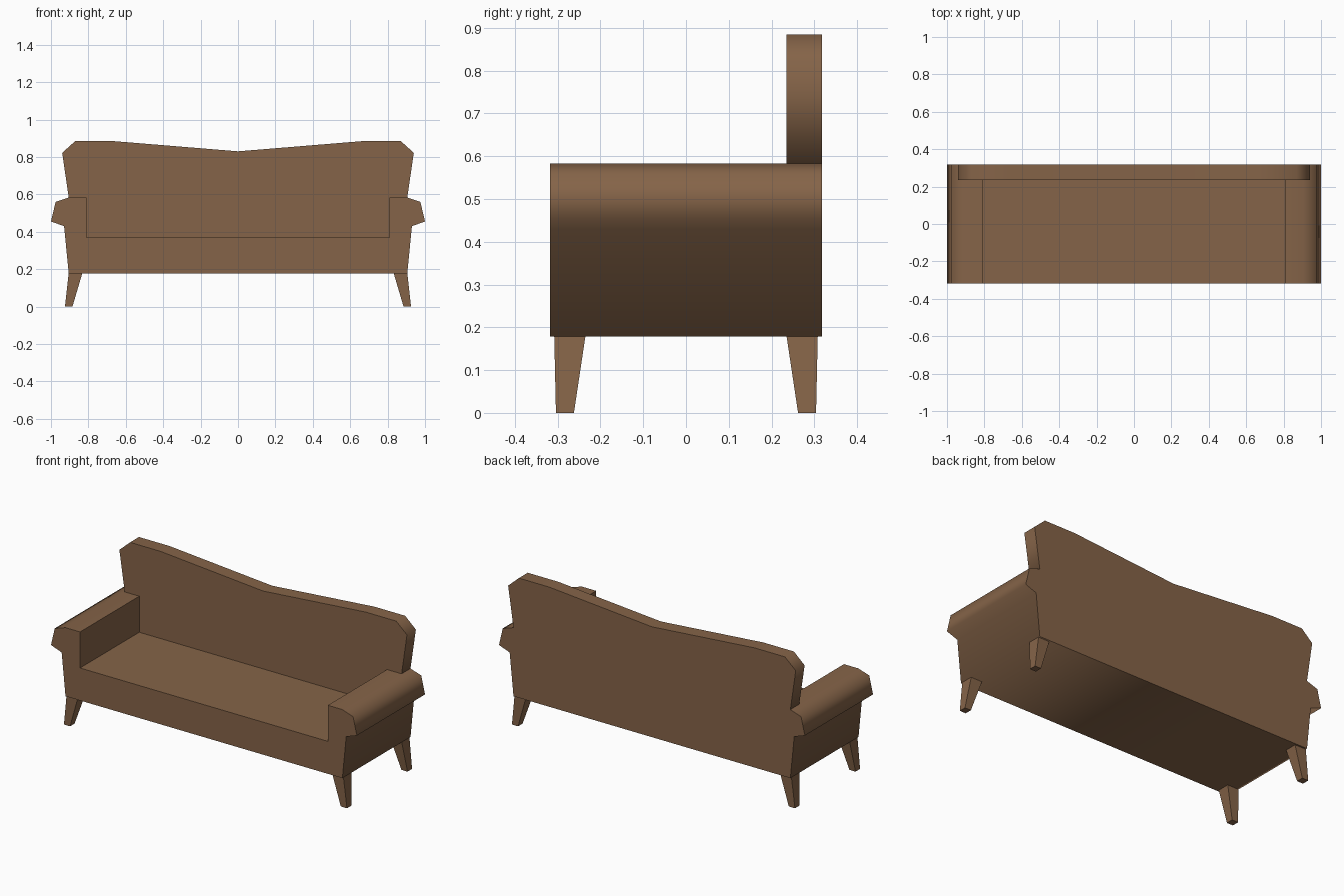
import bpy, bmesh, math

if "Cube" in bpy.data.objects:
    bpy.data.objects.remove(bpy.data.objects["Cube"])

brown = bpy.data.materials.new("brown upholstery")
brown.diffuse_color = (0.235, 0.127, 0.065, 1)
brown.use_nodes = True
brown.node_tree.nodes["Principled BSDF"].inputs["Base Color"].default_value = brown.diffuse_color


def finish(name, bm, angle):
    bmesh.ops.recalc_face_normals(bm, faces=bm.faces)
    me = bpy.data.meshes.new(name)
    bm.to_mesh(me)
    bm.free()
    me.materials.append(brown)
    ob = bpy.data.objects.new(name, me)
    bpy.context.collection.objects.link(ob)
    bpy.ops.object.select_all(action='DESELECT')
    ob.select_set(True)
    bpy.context.view_layer.objects.active = ob
    bpy.ops.object.shade_smooth_by_angle(angle=math.radians(angle))
    return ob


def extrude_profile(name, half, y0, y1):
    """Mirror a half outline (x, z) across x = 0 and extrude it along y."""
    outline = half + [(-x, z) for x, z in reversed(half) if x > 0]
    bm = bmesh.new()
    face = bm.faces.new([bm.verts.new((x, y0, z)) for x, z in outline])
    ext = bmesh.ops.extrude_face_region(bm, geom=[face])
    verts = [v for v in ext["geom"] if isinstance(v, bmesh.types.BMVert)]
    bmesh.ops.translate(bm, verts=verts, vec=(0, y1 - y0, 0))
    return finish(name, bm, 86)


# Seat base with rolled arms, one continuous section
extrude_profile("seat_and_arms", [
    (0.905, 0.178), (0.93, 0.43), (1.0, 0.455), (0.975, 0.56),
    (0.905, 0.583), (0.81, 0.583), (0.81, 0.37)], -0.318, 0.318)

# Backrest with a dipped top, fitted between and over the arms
extrude_profile("backrest", [
    (0.81, 0.37), (0.81, 0.583), (0.905, 0.583), (0.94, 0.822),
    (0.87, 0.885), (0.67, 0.885), (0.0, 0.83)], 0.235, 0.318)


# Splayed tapered legs
def leg(name, sx, sy):
    bm = bmesh.new()
    rings = []
    for z, xa, xb, ya, yb in ((0, 0.885, 0.925, 0.262, 0.304),
                              (0.18, 0.832, 0.905, 0.235, 0.308)):
        rings.append([bm.verts.new((sx * x, sy * y, z))
                      for x, y in ((xa, ya), (xb, ya), (xb, yb), (xa, yb))])
    low, top = rings
    bm.faces.new(low)
    bm.faces.new(top)
    for i in range(4):
        j = (i + 1) % 4
        bm.faces.new((low[i], low[j], top[j], top[i]))
    finish(name, bm, 40)


for sx, side in ((-1, "left"), (1, "right")):
    for sy, end in ((-1, "front"), (1, "back")):
        leg(f"{end}_{side}_leg", sx, sy)
